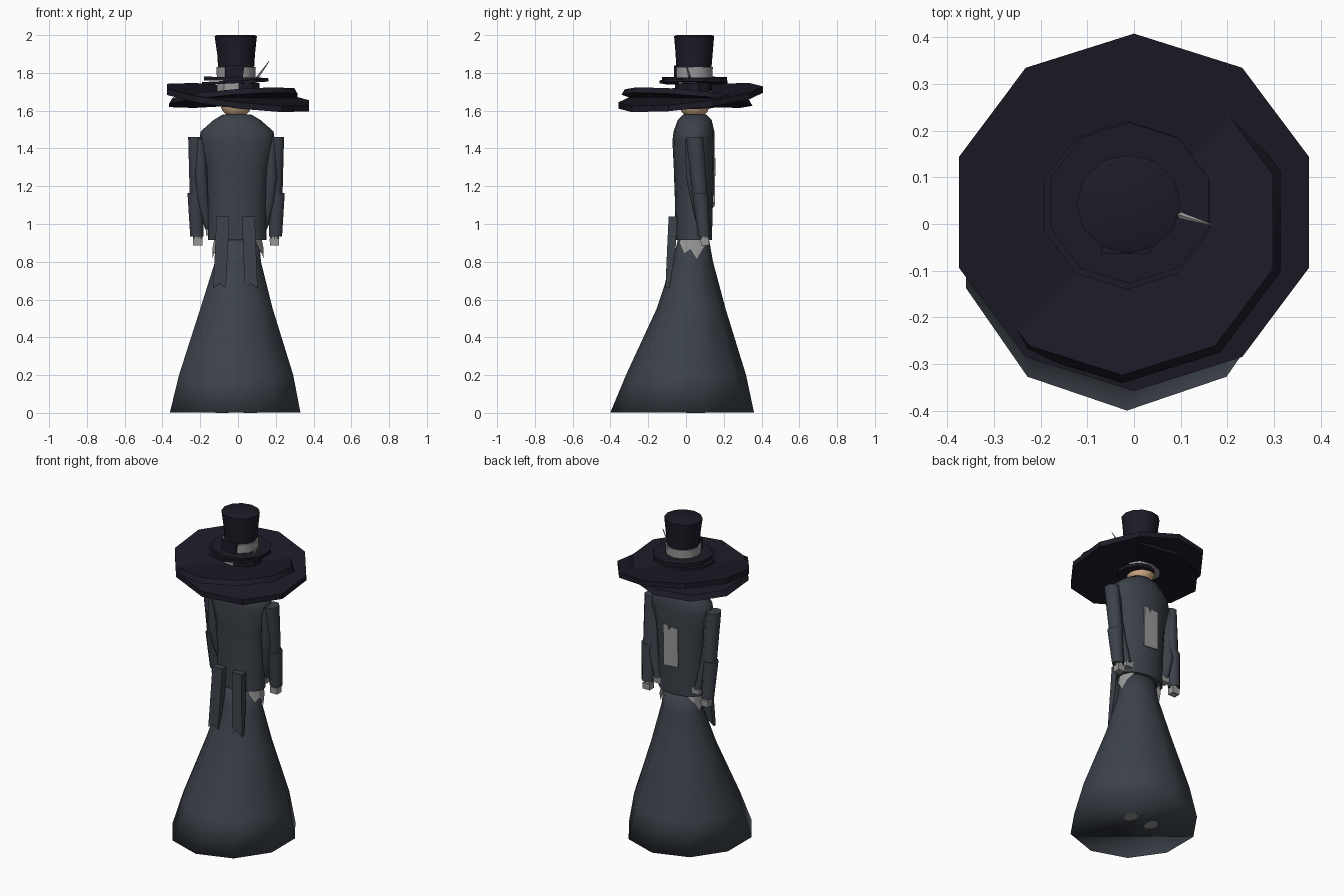
import bpy, bmesh
from math import sin, cos, pi, radians
from mathutils import Vector

if "Cube" in bpy.data.objects:
    bpy.data.objects.remove(bpy.data.objects["Cube"])


def material(name, rgb):
    m = bpy.data.materials.new(name)
    m.use_nodes = True
    m.diffuse_color = (*rgb, 1)
    m.node_tree.nodes["Principled BSDF"].inputs["Base Color"].default_value = (*rgb, 1)
    return m


COAT = material("slate cloth", (0.045, 0.054, 0.068))
HAT = material("dark felt", (0.012, 0.011, 0.02))
GREY = material("pale grey", (0.32, 0.32, 0.32))
SKIN = material("skin", (0.7, 0.45, 0.26))


def finish(name, bm, mat, smooth=35):
    bmesh.ops.recalc_face_normals(bm, faces=bm.faces)
    me = bpy.data.meshes.new(name)
    bm.to_mesh(me)
    bm.free()
    me.materials.append(mat)
    ob = bpy.data.objects.new(name, me)
    bpy.context.collection.objects.link(ob)
    if smooth:
        bpy.ops.object.select_all(action="DESELECT")
        ob.select_set(True)
        bpy.context.view_layer.objects.active = ob
        bpy.ops.object.shade_smooth_by_angle(angle=radians(smooth))
    return ob


def loft(name, rings, mat, n=10, slope=(0, 0), phase=pi / 2, smooth=35):
    """Join elliptical rings (x, y, z, rx, ry); slope tilts every ring."""
    bm = bmesh.new()
    loops = []
    for x, y, z, rx, ry in rings:
        loop = []
        for i in range(n):
            a = phase + 2 * pi * i / n
            dx, dy = rx * cos(a), ry * sin(a)
            loop.append(bm.verts.new((x + dx, y + dy, z + slope[0] * dx + slope[1] * dy)))
        loops.append(loop)
    for lo, hi in zip(loops, loops[1:]):
        for i in range(n):
            j = (i + 1) % n
            bm.faces.new((lo[i], lo[j], hi[j], hi[i]))
    bm.faces.new(loops[0][::-1])
    bm.faces.new(loops[-1])
    return finish(name, bm, mat, smooth)


def disc(name, x, y, z, r, thick, slope=(0, 0), mat=HAT, taper=1.0):
    t = r * taper
    return loft(name, [(x, y, z, r, r * 0.97), (x, y, z + thick, t, t * 0.97)], mat, slope=slope)


def prism(name, outline, offset, mat):
    """Extrude a polygon of 3D points along an offset."""
    bm = bmesh.new()
    face = bm.faces.new([bm.verts.new(p) for p in outline])
    ext = bmesh.ops.extrude_face_region(bm, geom=[face])["geom"]
    bmesh.ops.translate(bm, vec=offset, verts=[v for v in ext if isinstance(v, bmesh.types.BMVert)])
    return finish(name, bm, mat, 0)


# Skirt, closed underneath
loft("skirt", [(-0.015, -0.02, 0.003, 0.363, 0.38), (-0.01, 0, 0.2, 0.318, 0.318),
               (-0.008, 0.027, 0.55, 0.202, 0.183), (0, 0.035, 0.8, 0.128, 0.108),
               (0, 0.04, 0.93, 0.115, 0.08)], COAT, smooth=130)

# Coat body with sloping shoulders
loft("coat_body", [(-0.005, 0.04, 0.915, 0.155, 0.097), (-0.005, 0.042, 1.1, 0.153, 0.1),
                   (-0.005, 0.043, 1.3, 0.165, 0.108), (-0.005, 0.04, 1.44, 0.2, 0.112),
                   (-0.005, 0.042, 1.49, 0.193, 0.108), (-0.005, 0.046, 1.55, 0.125, 0.09),
                   (-0.005, 0.046, 1.58, 0.075, 0.06)], COAT, n=16, smooth=60)

# Back patch, a thin plate
prism("back_patch", [(-0.05, 0.152, 1.1), (0.05, 0.152, 1.09), (0.05, 0.156, 1.35), (0.02, 0.156, 1.35),
                     (0.01, 0.156, 1.32), (0.0, 0.156, 1.345), (-0.05, 0.156, 1.34)], (0, -0.008, 0), GREY)

# Arms: an outer pair and an inner pair, each with a hand
for side, label in ((-1, "right"), (1, "left")):
    def at(x):
        return side * x - 0.01
    loft(label + "_outer_sleeve_upper", [(at(0.205), 0.075, 1.15, 0.044, 0.042),
                                         (at(0.215), 0.045, 1.46, 0.042, 0.05)],
         COAT, n=8, phase=pi / 8, smooth=60)
    loft(label + "_outer_sleeve_lower", [(at(0.208), 0.095, 0.935, 0.038, 0.034),
                                         (at(0.215), 0.075, 1.165, 0.046, 0.045)],
         COAT, n=8, phase=pi / 8, smooth=60)
    loft(label + "_inner_sleeve", [(at(0.14), 0.09, 0.97, 0.025, 0.028),
                                   (at(0.175), 0.07, 1.11, 0.035, 0.045),
                                   (at(0.186), 0.045, 1.25, 0.036, 0.05),
                                   (at(0.188), 0.04, 1.45, 0.03, 0.045)],
         COAT, n=8, phase=pi / 8, smooth=60)
    for part, x, y, z in (("outer", 0.203, 0.1, 0.885), ("inner", 0.135, 0.09, 0.94)):
        loft(label + "_" + part + "_hand", [(at(x), y, z, 0.034, 0.03), (at(x), y, z + 0.038, 0.036, 0.032)],
             GREY, n=4, phase=pi / 4)
    loft(label + "_outer_cuff", [(at(0.203), 0.1, 0.92, 0.024, 0.022), (at(0.203), 0.1, 0.94, 0.024, 0.022)],
         GREY, n=8)

    # Ragged shirt hem showing at the hip
    bm = bmesh.new()
    top, low = [], []
    for i, z in enumerate((0.9, 0.84, 0.865, 0.81, 0.865, 0.9)):
        a = radians(-45 + 18 * i)
        for row, zz, grow in ((top, 0.925, 0.0), (low, z, 0.012)):
            row.append(bm.verts.new((side * (0.126 + grow) * cos(a), 0.04 + (0.096 + grow) * sin(a), zz)))
    for i in range(len(low) - 1):
        bm.faces.new((low[i], low[i + 1], top[i + 1], top[i]))
    finish(label + "_ragged_hem", bm, GREY, 0)

    # Sole of the foot, just showing under the skirt
    loft(label + "_foot", [(at(0.075), 0.05, 0, 0.035, 0.05), (at(0.075), 0.05, 0.05, 0.035, 0.045)],
         GREY, n=8)

# Two notched strips hanging in front, bent where they leave the coat
for label, x, lean in (("right", -0.08, -0.018), ("left", 0.055, 0.015)):
    w = 0.034
    bm = bmesh.new()
    rows = []
    for z, y, thick, shift, notch in ((1.04, -0.092, 0.045, 0, 0), (0.87, -0.1, 0.045, 0.4, 0),
                                      (0.66, -0.108, 0.02, 1, 0.025)):
        cx = x + lean * shift
        rows.append([bm.verts.new(p) for p in (
            (cx - w, y, z), (cx, y, z + notch), (cx + w, y, z),
            (cx + w, y + thick, z), (cx, y + thick, z + notch), (cx - w, y + thick, z))])
    for hi, lo in zip(rows, rows[1:]):
        for i in range(6):
            j = (i + 1) % 6
            bm.faces.new((hi[i], hi[j], lo[j], lo[i]))
    for row in (rows[0], rows[-1]):
        bm.faces.new((row[0], row[1], row[4], row[5]))
        bm.faces.new((row[1], row[2], row[3], row[4]))
    finish(label + "_front_strip", bm, COAT, 30)

# Head
bm = bmesh.new()
bmesh.ops.create_uvsphere(bm, u_segments=16, v_segments=10, radius=0.085)
bmesh.ops.translate(bm, vec=(-0.01, 0.045, 1.645), verts=bm.verts)
finish("head", bm, SKIN, 60)

# Hat brims, tilted against each other
disc("brim_wide", 0, 0.025, 1.653, 0.395, 0.033, (-0.115, 0.11))
disc("brim_second", -0.025, 0.005, 1.655, 0.357, 0.03, (0.08, -0.085), taper=0.95)
disc("brim_under", 0.02, 0.04, 1.615, 0.11, 0.02, (-0.05, 0))
disc("brim_lining", -0.01, 0.045, 1.637, 0.115, 0.015, mat=GREY)
disc("lower_hat_band", -0.015, 0.04, 1.68, 0.1, 0.07, mat=GREY)
disc("lower_collar", 0.02, 0.04, 1.7, 0.1, 0.05, (-0.05, 0.05))
disc("upper_brim", -0.015, 0.04, 1.745, 0.186, 0.015, (0.05, 0))
disc("upper_brim_top", -0.01, 0.045, 1.757, 0.178, 0.02, (-0.02, 0))

# Crown, band and front knot
loft("crown", [(-0.01, 0.04, 1.77, 0.092, 0.09), (-0.01, 0.043, 1.9, 0.1, 0.098),
               (-0.012, 0.043, 1.995, 0.112, 0.106), (-0.012, 0.043, 2.0, 0.1, 0.095)], HAT, n=12)
loft("crown_band", [(-0.01, 0.04, 1.775, 0.102, 0.1), (-0.01, 0.04, 1.83, 0.104, 0.102)], GREY, n=12)
prism("band_knot", [(-0.07, -0.064, 1.775), (0.025, -0.064, 1.775), (0.035, -0.064, 1.84), (-0.07, -0.064, 1.84)],
      (0, 0.05, 0), HAT)

# Hat pin
pin = loft("hat_pin", [(0, 0, 0, 0.008, 0.008), (0, 0, 0.12, 0.002, 0.002)], GREY, n=5)
pin.location = (0.095, 0.02, 1.765)
pin.rotation_mode = "QUATERNION"
pin.rotation_quaternion = Vector((0.065, -0.02, 0.09)).to_track_quat("Z", "Y")
